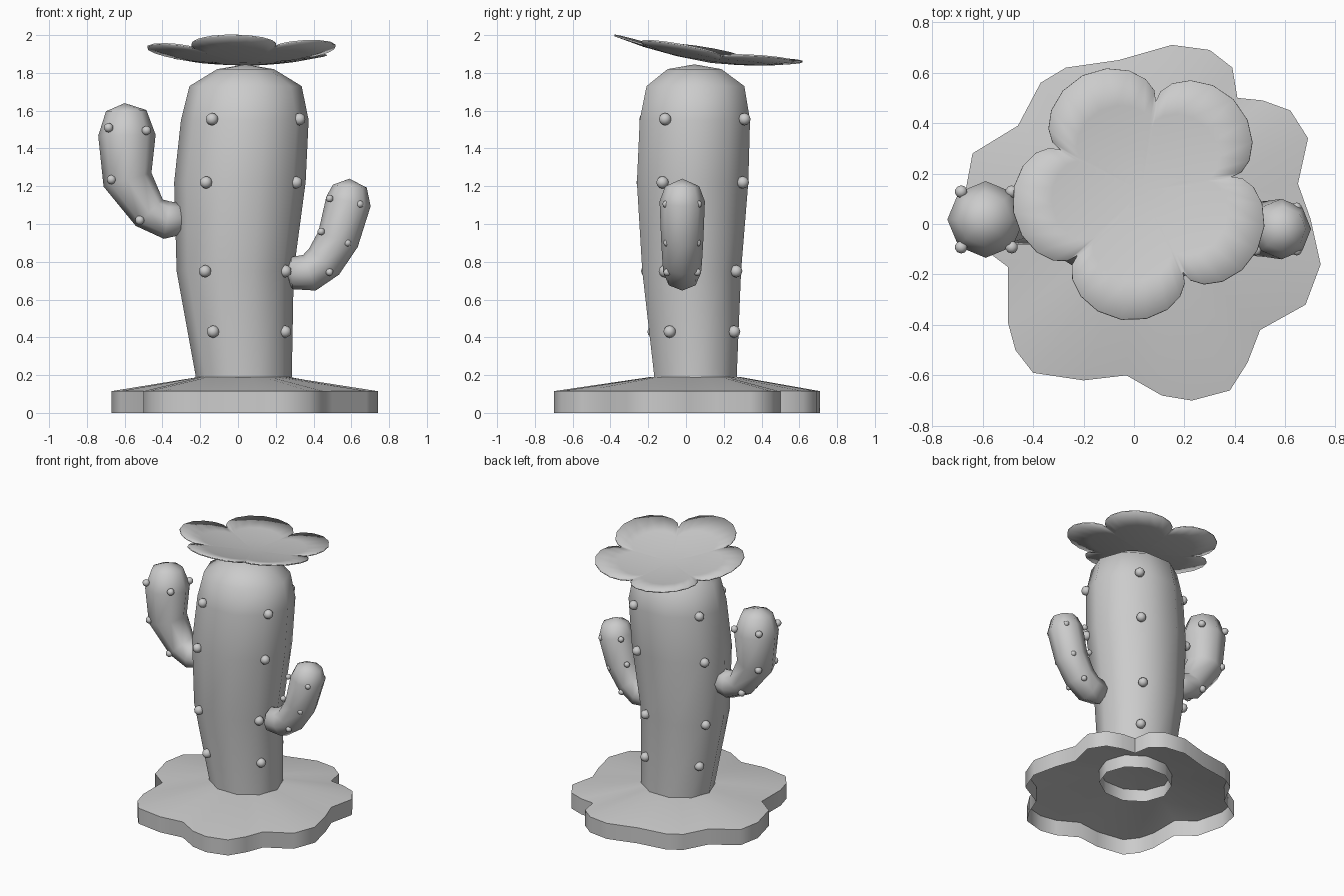
import bpy
import bmesh
from math import sin, cos, pi, radians, hypot
from mathutils import Vector

cube = bpy.data.objects.get("Cube")
if cube:
    bpy.data.objects.remove(cube, do_unlink=True)

grey = bpy.data.materials.new("plain grey")
grey.use_nodes = True
shade = (0.6, 0.6, 0.6, 1)
grey.diffuse_color = shade
grey.node_tree.nodes["Principled BSDF"].inputs["Base Color"].default_value = shade


def finish(bm, name, angle=60):
    """Turn a bmesh into a smooth shaded object."""
    bmesh.ops.recalc_face_normals(bm, faces=bm.faces)
    mesh = bpy.data.meshes.new(name)
    bm.to_mesh(mesh)
    bm.free()
    mesh.materials.append(grey)
    obj = bpy.data.objects.new(name, mesh)
    bpy.context.collection.objects.link(obj)
    bpy.ops.object.select_all(action="DESELECT")
    obj.select_set(True)
    bpy.context.view_layer.objects.active = obj
    bpy.ops.object.shade_smooth_by_angle(angle=radians(angle))
    return obj


def loft(rings, tip=None, start=None):
    """Bridge equal rings of points, closing the ends with fans if given."""
    bm = bmesh.new()
    loops = [[bm.verts.new(p) for p in ring] for ring in rings]
    n = len(loops[0])
    for a, b in zip(loops, loops[1:]):
        for i in range(n):
            j = (i + 1) % n
            bm.faces.new((a[i], a[j], b[j], b[i]))
    for loop, point in ((loops[-1], tip), (loops[0], start)):
        if point is not None:
            v = bm.verts.new(point)
            for i in range(n):
                bm.faces.new((loop[i], loop[(i + 1) % n], v))
    return bm


def oval(center, u, v, sides):
    return [center + u * cos(2 * pi * i / sides) + v * sin(2 * pi * i / sides)
            for i in range(sides)]


def bumps(name, places, radius):
    bm = bmesh.new()
    for p in places:
        made = bmesh.ops.create_icosphere(bm, subdivisions=2, radius=radius)
        bmesh.ops.translate(bm, verts=made["verts"], vec=p)
    finish(bm, name)


# Trunk: height, centre x and y, radius x and y
X, Y, Z = Vector((1, 0, 0)), Vector((0, 1, 0)), Vector((0, 0, 1))
trunk = [(.10, .03, .05, .25, .23), (.20, .03, .05, .255, .23),
         (.75, -.015, .03, .31, .275), (1.22, .01, .035, .348, .31),
         (1.55, .036, .047, .338, .307), (1.73, .04, .05, .297, .272),
         (1.82, .04, .045, .15, .15)]
finish(loft([oval(Vector((x, y, z)), X * a, Y * b, 10) for z, x, y, a, b in trunk],
            tip=(.04, .045, 1.845)), "trunk")


def trunk_point(z, angle):
    for low, high in zip(trunk, trunk[1:]):
        if low[0] <= z <= high[0]:
            t = (z - low[0]) / (high[0] - low[0])
            x, y, a, b = [p + (q - p) * t for p, q in zip(low[1:], high[1:])]
            return Vector((x + a * cos(angle), y + b * sin(angle), z))


# Four columns of bumps round the trunk
bumps("trunk_bumps", [trunk_point(z, radians(59) + k * pi / 2)
                      for k in range(4) for z in (.43, .75, 1.22, 1.555)], .033)


# Arms: path of x, z and radius, between a start point and a tip
def arm(name, y, path, start, tip):
    points = [Vector((x, y, z)) for x, z, r in path]
    rings = []
    for i, (x, z, r) in enumerate(path):
        along = points[min(i + 1, len(path) - 1)] - points[max(i - 1, 0)]
        across = Y.cross(along).normalized()
        rings.append(oval(points[i], across * r, Y * r, 8))
    finish(loft(rings, tip=(tip[0], y, tip[1]), start=(start[0], y, start[1])), name)


arm("right_arm", .018,
    [(-.30, 1.03, .085), (-.375, 1.02, .1), (-.47, 1.06, .1), (-.585, 1.235, .132),
     (-.588, 1.47, .152), (-.592, 1.6, .107)], (-.265, 1.03), (-.6, 1.64))
arm("left_arm", -.02,
    [(.285, .74, .085), (.378, .742, .1), (.455, .80, .105), (.53, .92, .112),
     (.585, 1.12, .12), (.592, 1.2, .09)], (.25, .745), (.59, 1.24))

# Arm bumps: x, z and distance to each side of the arm's middle
right_spots = [(-.685, 1.51, .11), (-.485, 1.495, .11), (-.67, 1.235, .095),
               (-.52, 1.02, .075)]
left_spots = [(.485, 1.135, .085), (.645, 1.105, .085), (.44, .96, .08),
              (.58, .90, .08), (.485, .745, .08)]
for name, y, spots, size in (("right_arm_bumps", .018, right_spots, .025),
                             ("left_arm_bumps", -.02, left_spots, .02)):
    bumps(name, [Vector((x, y + side * d, z)) for x, z, d in spots for side in (-1, 1)],
          size)

# Lobed base: hollow shell with an upright rim, outline in hundredths
outline = [(69, 34), (65, 16), (70, 2), (74, -16), (68, -32), (50, -42), (45, -55),
           (38, -66), (23, -70), (11, -68), (-3, -60), (-20, -62), (-40, -59),
           (-47, -50), (-50, -39), (-50, -17), (-62, -8), (-67, 12), (-64, 28),
           (-46, 39), (-37, 56), (-27, 62), (-6, 65), (15, 71), (30, 69), (39, 62),
           (41, 50), (51, 49), (62, 45)]
middle = Vector((.03, .05, 0))
rim = [Vector((x, y, 0)) / 100 for x, y in outline]
collar = [middle + (p - middle).normalized() * .24 + Z * .19 for p in rim]
finish(loft([rim, [p + Z * .115 for p in rim], collar], tip=middle + Z * .19), "base")


# Flower: five petals, tilted to the back and curling up at the tips
def flower_ring(scale, petal_steps=10):
    ring = []
    for i in range(5 * petal_steps):
        t = (i % petal_steps) / petal_steps
        t = (1 - cos(pi * t)) / 2
        angle = radians(9 + 72 * (i // petal_steps + t))
        r = scale * (.36 + .155 * sin(pi * t) ** .5)
        x, y = r * cos(angle), r * sin(angle)
        ring.append(Vector((.03 + x, .13 + y,
                            1.86 - .137 * y + .07 * (hypot(x, y) / .515) ** 2)))
    return ring


flower = finish(loft([flower_ring(s) for s in (1, .7, .35)], tip=(.03, .13, 1.857)),
                "flower")
thick = flower.modifiers.new("thickness", "SOLIDIFY")
thick.thickness = .008
thick.offset = 0
